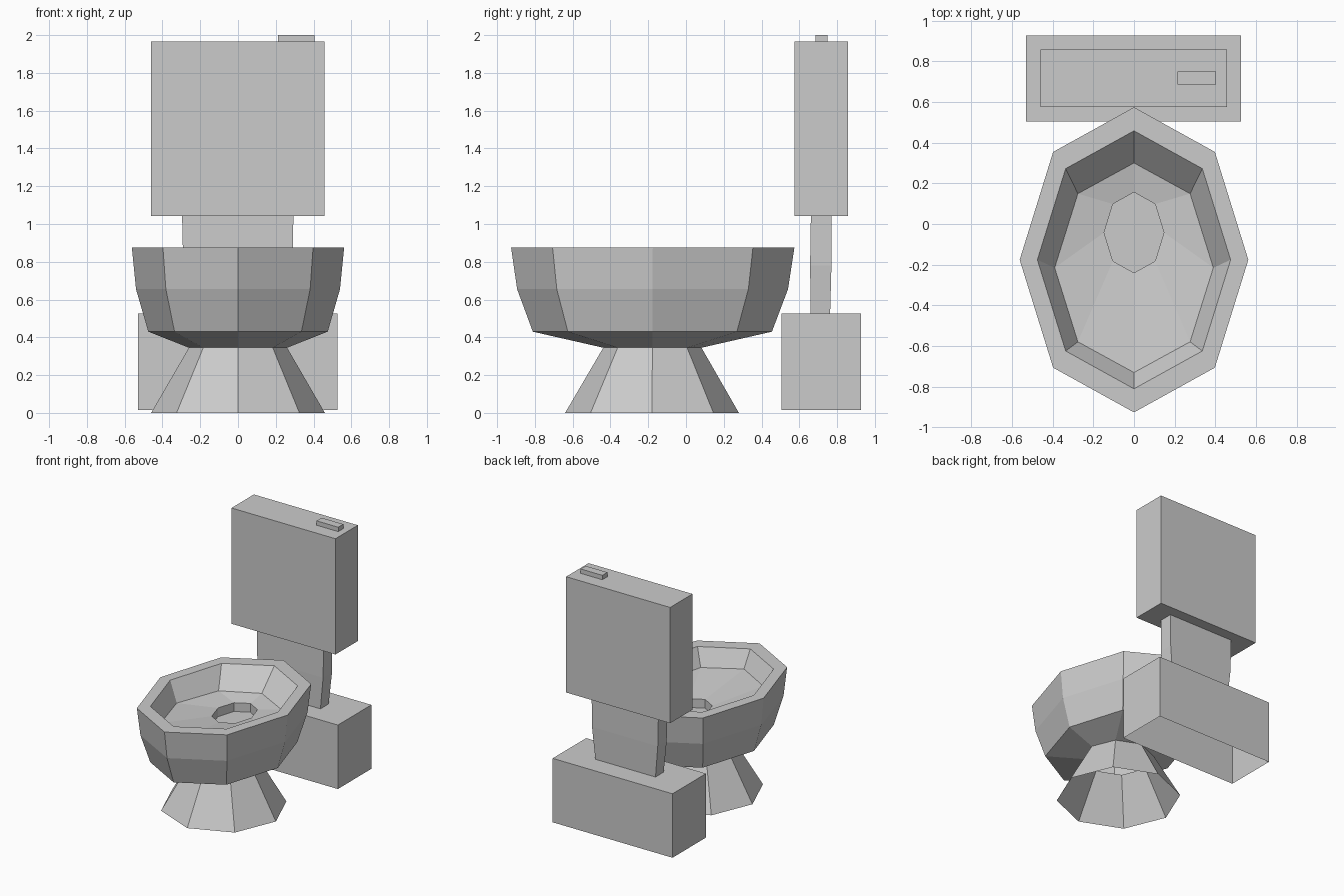
import bpy, bmesh, math

if "Cube" in bpy.data.objects:
    bpy.data.objects.remove(bpy.data.objects["Cube"])


def finish(name, bm):
    bmesh.ops.recalc_face_normals(bm, faces=bm.faces)
    me = bpy.data.meshes.new(name)
    bm.to_mesh(me)
    bm.free()
    ob = bpy.data.objects.new(name, me)
    bpy.context.collection.objects.link(ob)
    return ob


def skin(name, rings, cap_start=False, cap_end=False):
    """Join consecutive rings of points with quads."""
    bm = bmesh.new()
    loops = [[bm.verts.new(p) for p in ring] for ring in rings]
    n = len(loops[0])
    for a, b in zip(loops, loops[1:]):
        for i in range(n):
            j = (i + 1) % n
            bm.faces.new((a[i], a[j], b[j], b[i]))
    if cap_start:
        bm.faces.new(loops[0][::-1])
    if cap_end:
        bm.faces.new(loops[-1])
    return finish(name, bm)


def octagon(rx, ry, cy, z, tilt=0.0):
    angles = [i * math.pi / 4 for i in range(8)]
    return [(rx * math.cos(a), cy + ry * math.sin(a), z - tilt * math.sin(a))
            for a in angles]


def rect(x0, x1, y0, y1, z):
    return [(x0, y0, z), (x1, y0, z), (x1, y1, z), (x0, y1, z)]


def box(name, x, y, z, bottom=True):
    return skin(name, [rect(*x, *y, z[0]), rect(*x, *y, z[1])], bottom, True)


# Pedestal and bowl: one eight-sided shell, open underneath
skin("bowl", [
    octagon(0.46, 0.46, -0.18, 0.0),
    octagon(0.26, 0.26, -0.178, 0.345),
    octagon(0.475, 0.633, -0.178, 0.43),
    octagon(0.54, 0.717, -0.177, 0.655),
    octagon(0.562, 0.75, -0.176, 0.875),
    octagon(0.475, 0.634, -0.176, 0.875),
    octagon(0.39, 0.515, -0.215, 0.73, 0.015),
    octagon(0.147, 0.198, -0.042, 0.69),
    octagon(0.147, 0.198, -0.042, 0.62),
], cap_end=True)

# Rear plinth, open underneath
box("rear_plinth", (-0.53, 0.527), (0.505, 0.927), (0.015, 0.525), bottom=False)

# Tank support, tapering slightly toward the plinth
skin("tank_support", [
    rect(-0.265, 0.265, 0.66, 0.763, 0.525),
    rect(-0.29, 0.29, 0.657, 0.77, 0.78),
    rect(-0.296, 0.293, 0.661, 0.77, 1.042),
])

# Tank and flush button
box("tank", (-0.46, 0.457), (0.575, 0.857), (1.042, 1.965))
box("flush_button", (0.213, 0.404), (0.686, 0.75), (1.965, 2.0))
